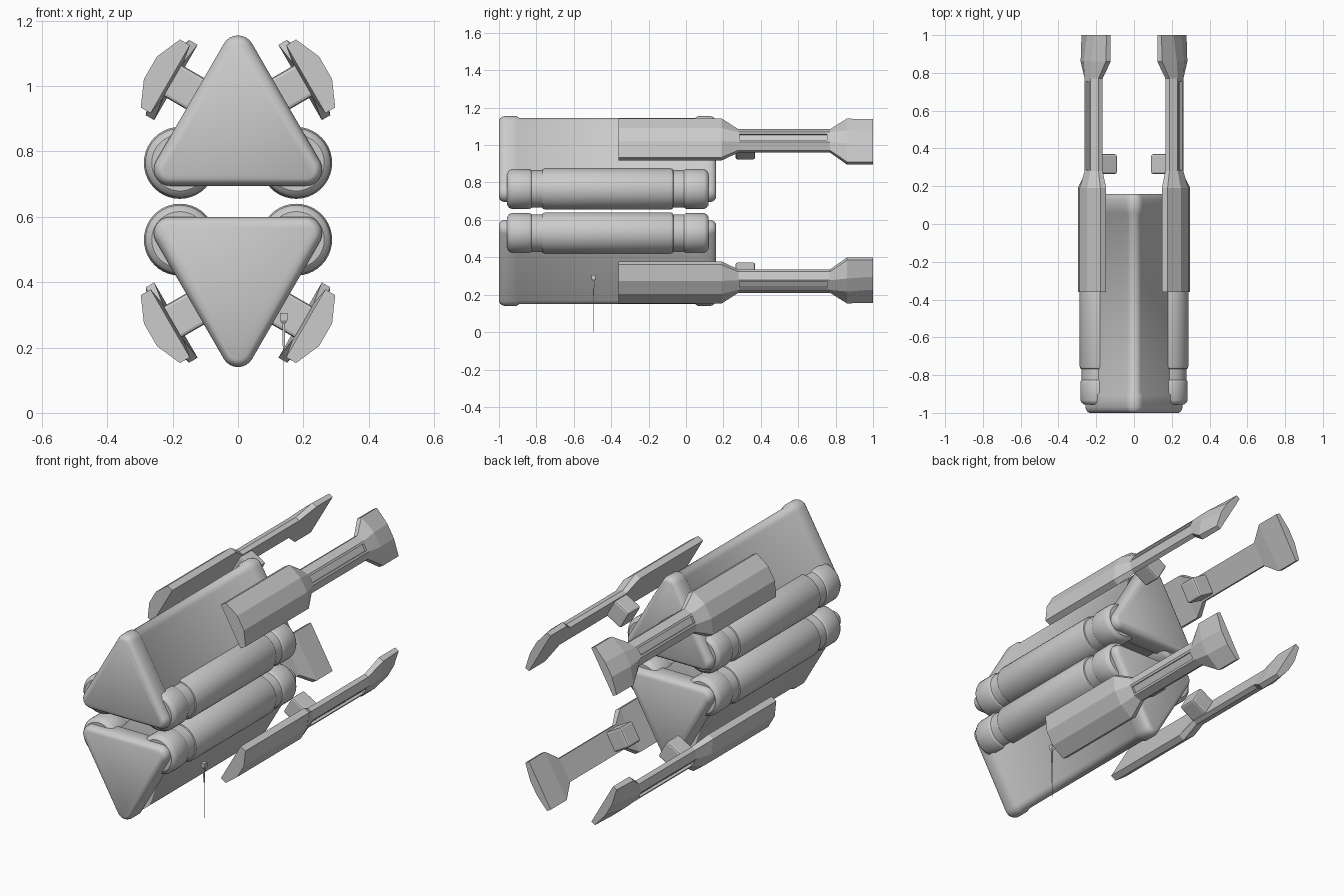
import bpy, bmesh, math
from mathutils import Vector

if "Cube" in bpy.data.objects:
    bpy.data.objects.remove(bpy.data.objects["Cube"])

MID_Z = 0.6475  # height of the plane between upper and lower halves


def loft(name, rings, sx=1, sz=1, smooth=True):
    """Skin a list of equal rings, cap both ends, flip by side signs."""
    bm = bmesh.new()
    rows = [[bm.verts.new((sx * x, y, MID_Z + sz * (z - MID_Z))) for x, y, z in ring]
            for ring in rings]
    n = len(rows[0])
    for a, b in zip(rows, rows[1:]):
        for i in range(n):
            j = (i + 1) % n
            bm.faces.new((a[i], a[j], b[j], b[i]))
    bm.faces.new(rows[0])
    bm.faces.new(rows[-1])
    bmesh.ops.recalc_face_normals(bm, faces=bm.faces)
    mesh = bpy.data.meshes.new(name)
    bm.to_mesh(mesh)
    bm.free()
    obj = bpy.data.objects.new(name, mesh)
    bpy.context.collection.objects.link(obj)
    if smooth:
        bpy.ops.object.select_all(action='DESELECT')
        obj.select_set(True)
        bpy.context.view_layer.objects.active = obj
        bpy.ops.object.shade_smooth_by_angle(angle=math.radians(35))
    return obj


def triangle_ring(y, inset):
    """Rounded triangle, point up, shrunk evenly by inset."""
    core, radius = 0.12, 0.05 - inset
    ring = []
    for corner in range(3):
        mid = math.radians(90 + 120 * corner)
        for k in range(9):
            a = mid + math.radians(-60 + 15 * k)
            ring.append((2 * core * math.cos(mid) + radius * math.cos(a), y,
                         0.865 + 2 * core * math.sin(mid) + radius * math.sin(a)))
    return ring


def circle_ring(cx, cz, y, r, n=40):
    return [(cx + r * math.cos(math.tau * i / n), y, cz + r * math.sin(math.tau * i / n))
            for i in range(n)]


# Fin space: u runs along the sloping body side, w points away from it
FIN_CENTRE = Vector((0.19, 0, 1.011))
U = Vector((-0.5, 0, math.sqrt(0.75)))
W = Vector((math.sqrt(0.75), 0, 0.5))


def fin_ring(y, pairs):
    return [FIN_CENTRE + U * u + W * w + Vector((0, y, 0)) for u, w in pairs]


def fin_section(y, half, inner, edge, flat, outer):
    return fin_ring(y, [(-half, inner), (half, inner), (half, edge),
                        (flat, outer), (-flat, outer), (-half, edge)])


def box_ring(y, half, low, high):
    return fin_ring(y, [(-half, low), (half, low), (half, high), (-half, high)])


TRIANGLE = [(-1, 0.022), (-0.994, 0.012), (-0.985, 0.005), (-0.97, 0), (-0.905, 0),
            (-0.892, 0.009), (0.05, 0.009), (0.063, 0), (0.13, 0),
            (0.145, 0.005), (0.154, 0.012), (0.16, 0.022)]
# Half of the tank, measured from its middle
TANK = [(0.335, 0.11), (0.348, 0.105), (0.35, 0.099), (0.408, 0.099), (0.412, 0.103),
        (0.42, 0.106), (0.515, 0.106), (0.528, 0.1), (0.538, 0.086)]
TANK_MID = -0.418
FIN = [(-0.36, 0.12, 0.02, 0.055, 0.04, 0.09), (0.19, 0.12, 0.02, 0.055, 0.04, 0.09),
       (0.28, 0.065, 0.01, 0.035, 0.03, 0.065), (0.77, 0.065, 0.01, 0.035, 0.03, 0.065),
       (0.86, 0.133, 0, 0.03, 0.04, 0.065), (1, 0.133, 0, 0.025, 0.04, 0.045)]

for level, sz in (("upper", 1), ("lower", -1)):
    # Triangular hull with raised end collars
    loft(level + "_hull", [triangle_ring(y, i) for y, i in TRIANGLE], 1, sz)

    for side, sx in (("left", 1), ("right", -1)):
        tag = level + "_" + side

        # Side tank with a grooved collar at each end
        stations = [(-d, r) for d, r in reversed(TANK)] + TANK
        loft(tag + "_tank", [circle_ring(0.178, 0.765, TANK_MID + d, r)
                             for d, r in stations], sx, sz)

        # Fin with a recessed slot
        fin = loft(tag + "_fin", [fin_section(*s) for s in FIN], sx, sz, False)
        cutter = loft(tag + "_slot_cutter", [box_ring(y, 0.018, 0.052, 0.1)
                                             for y in (0.285, 0.755)], sx, sz, False)
        cutter.hide_render = True
        cutter.hide_viewport = True
        cut = fin.modifiers.new("slot", 'BOOLEAN')
        cut.operation = 'DIFFERENCE'
        cut.solver = 'EXACT'
        cut.object = cutter
        bpy.context.view_layer.update()
        graph = bpy.context.evaluated_depsgraph_get()
        carved = bpy.data.meshes.new_from_object(fin.evaluated_get(graph))
        fin.modifiers.clear()
        fin.data = carved
        bpy.data.objects.remove(cutter)

        # Bracket on the inner face of the fin
        bracket = loft(tag + "_bracket", [box_ring(y, 0.055, -0.087, 0.02)
                                          for y in (0.265, 0.37)], sx, sz, False)
        bevel = bracket.modifiers.new("soft_edges", 'BEVEL')
        bevel.width = 0.01
        bevel.segments = 2

# Hanging probe: square head, short sleeve and a needle
PROBE = [(0.305, 0.011), (0.283, 0.011), (0.272, 0.004), (0.2, 0.003),
         (0.195, 0.0015), (0, 0.0008)]
loft("probe", [[(0.14 + sx * r, -0.494 + sy * r, z)
                for sx, sy in ((-1, -1), (1, -1), (1, 1), (-1, 1))]
               for z, r in PROBE], smooth=False)
